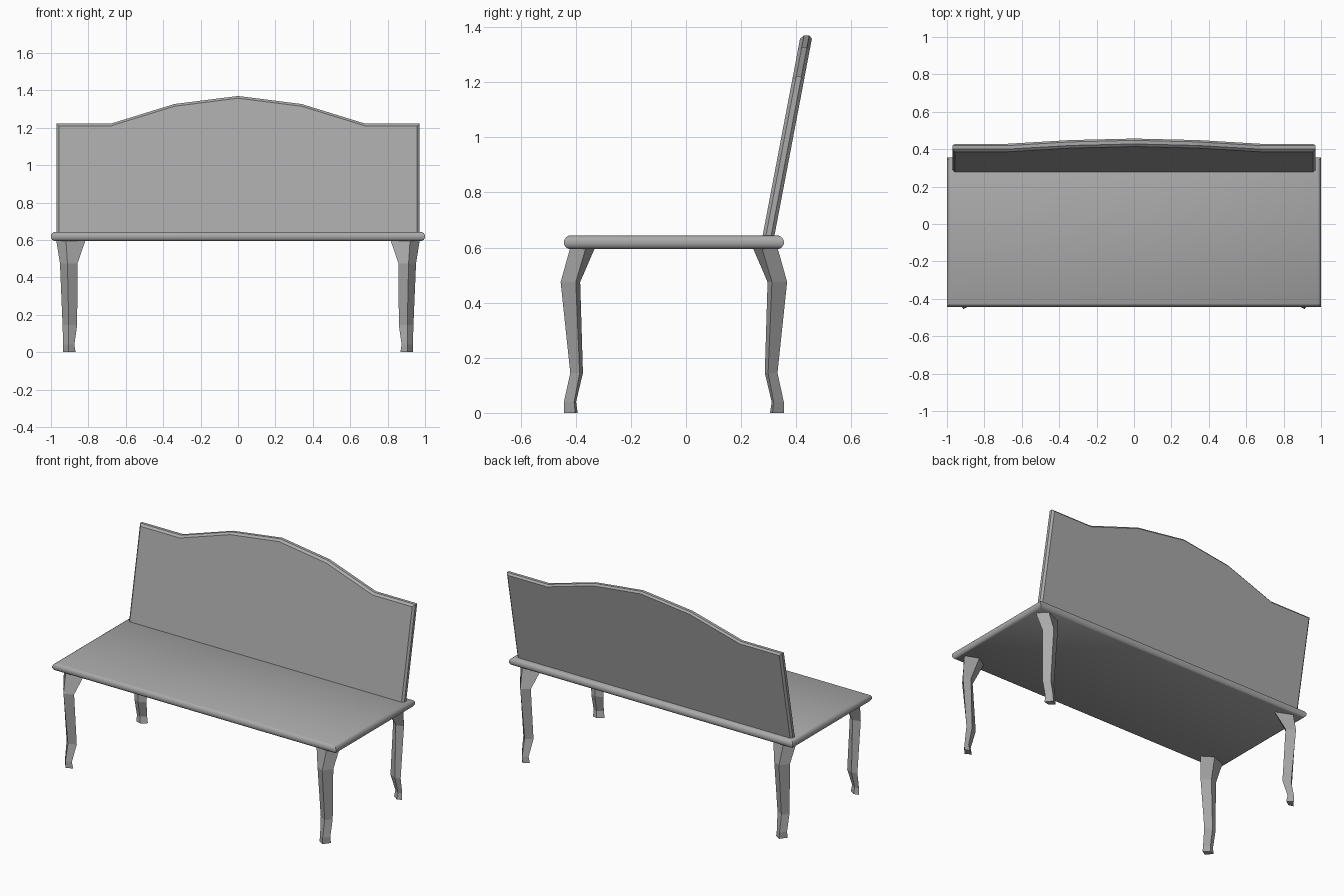
import bpy
import bmesh
import math

cube = bpy.data.objects.get("Cube")
if cube:
    bpy.data.objects.remove(cube, do_unlink=True)

# One plain grey finish
grey = bpy.data.materials.new("plain_grey")
grey.use_nodes = True
colour = (0.4, 0.4, 0.4, 1)
grey.diffuse_color = colour
grey.node_tree.nodes["Principled BSDF"].inputs["Base Color"].default_value = colour


def loft(name, rings):
    """Skin closed rings of equal point count and cap both ends."""
    bm = bmesh.new()
    loops = [[bm.verts.new(p) for p in ring] for ring in rings]
    count = len(loops[0])
    for low, high in zip(loops, loops[1:]):
        for i in range(count):
            j = (i + 1) % count
            bm.faces.new((low[i], low[j], high[j], high[i]))
    bm.faces.new(loops[0])
    bm.faces.new(loops[-1])
    bmesh.ops.recalc_face_normals(bm, faces=bm.faces)
    mesh = bpy.data.meshes.new(name)
    bm.to_mesh(mesh)
    bm.free()
    obj = bpy.data.objects.new(name, mesh)
    bpy.context.collection.objects.link(obj)
    mesh.materials.append(grey)
    return obj


def smooth(obj, degrees):
    bpy.ops.object.select_all(action="DESELECT")
    obj.select_set(True)
    bpy.context.view_layer.objects.active = obj
    bpy.ops.object.shade_smooth_by_angle(angle=math.radians(degrees))


# Seat: slab with rounded rim and square corners
front, back = -0.443, 0.355
rim = [(0.595, 0.017), (0.601, 0.007), (0.612, 0),
       (0.626, 0), (0.637, 0.007), (0.643, 0.017)]
seat = loft("seat", [[(-1 + d, front + d, z), (1 - d, front + d, z),
                      (1 - d, back - d, z), (-1 + d, back - d, z)]
                     for z, d in rim])
smooth(seat, 40)

# Backrest: leaning panel with a crested top and chamfered rim
half = [(0.97, 0.62), (0.97, 1.222), (0.68, 1.222), (0.34, 1.327)]
outline = half + [(0, 1.37)] + [(-x, z) for x, z in reversed(half)]
LEAN, THICK, CHAMFER = 0.19, 0.043, 0.012


def panel_ring(depth, inset):
    ring = []
    for x, z in outline:
        xi = x - math.copysign(inset, x) if abs(x) > 0.9 else x
        zi = z - inset if z > 1 else z
        ring.append((xi, 0.278 + depth + LEAN * (zi - 0.643), zi))
    return ring


loft("backrest", [panel_ring(0, CHAMFER), panel_ring(CHAMFER, 0),
                  panel_ring(THICK - CHAMFER, 0), panel_ring(THICK, CHAMFER)])

# Legs: four-sided, turned on the diagonal and curved like a cabriole.
# Each level: height, then front, outer, back and inner corners.
levels = [
    (0, (0.905, -0.443), (0.937, -0.402), (0.905, -0.393), (0.868, -0.42)),
    (0.04, (0.907, -0.443), (0.935, -0.406), (0.91, -0.399), (0.875, -0.423)),
    (0.145, (0.905, -0.42), (0.938, -0.386), (0.905, -0.374), (0.86, -0.395)),
    (0.475, (0.912, -0.455), (0.952, -0.4), (0.905, -0.384), (0.858, -0.425)),
    (0.6, (0.92, -0.42), (0.972, -0.363), (0.885, -0.33), (0.815, -0.375)),
]
middle = (front + back) / 2
for side, sx in (("left", 1), ("right", -1)):
    for end, sy in (("front", 1), ("back", -1)):
        loft(f"{end}_{side}_leg",
             [[(sx * x, middle + sy * (y - middle), z) for x, y in corners]
              for z, *corners in levels])
